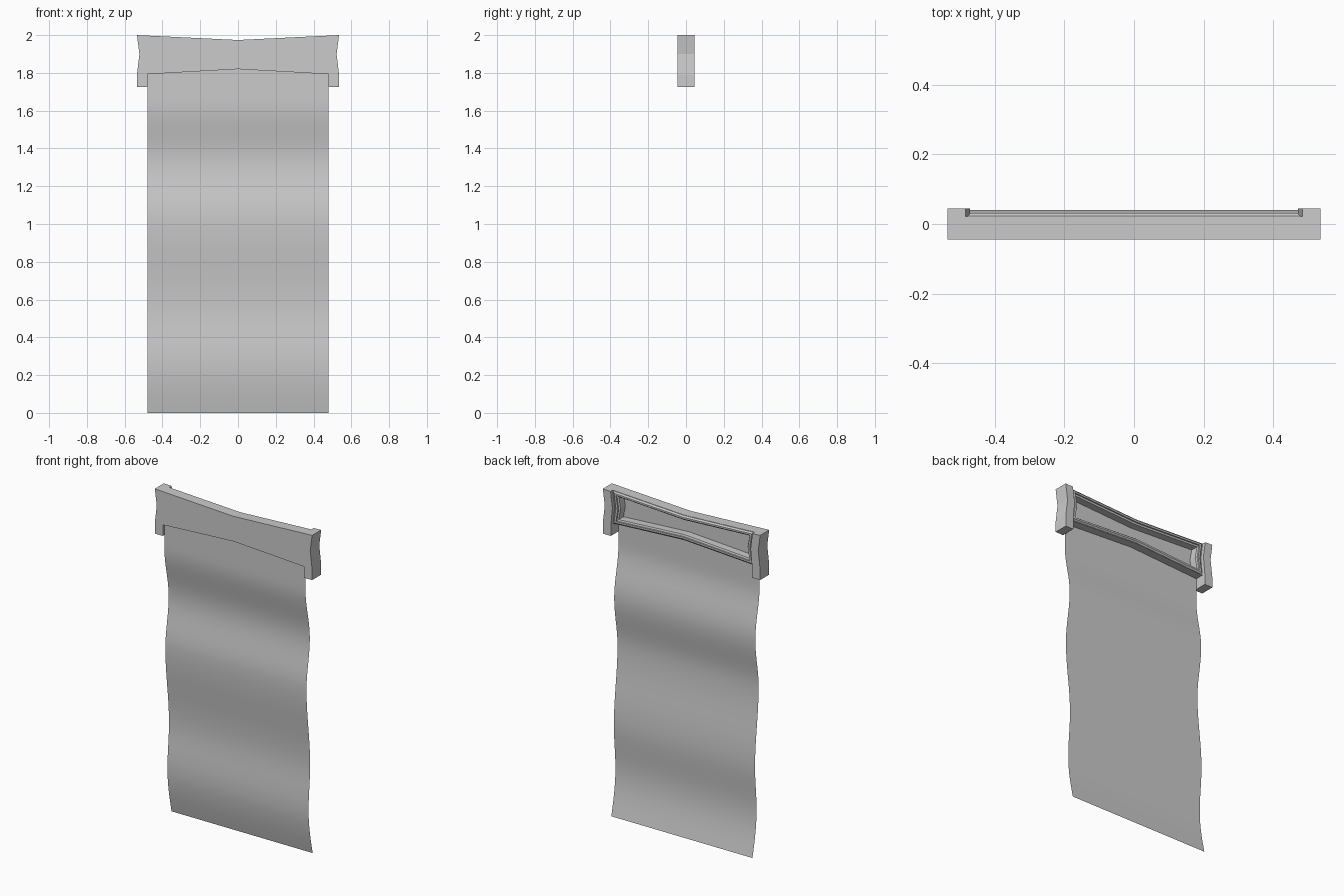
import bpy, bmesh, math

if "Cube" in bpy.data.objects:
    bpy.data.objects.remove(bpy.data.objects["Cube"])


def loft(name, sections):
    """Closed solid through (y, [(x, z), ...]) sections."""
    bm = bmesh.new()
    rings = [[bm.verts.new((x, y, z)) for x, z in pts] for y, pts in sections]
    n = len(rings[0])
    for a, b in zip(rings, rings[1:]):
        for i in range(n):
            j = (i + 1) % n
            bm.faces.new((a[i], a[j], b[j], b[i]))
    bm.faces.new(rings[0])
    bm.faces.new(rings[-1])
    bmesh.ops.recalc_face_normals(bm, faces=bm.faces)
    me = bpy.data.meshes.new(name)
    bm.to_mesh(me)
    bm.free()
    ob = bpy.data.objects.new(name, me)
    bpy.context.collection.objects.link(ob)
    return ob


def mirrored(half):
    """Full outline from the right half, given top centre to bottom centre."""
    return half + [(-x, z) for x, z in reversed(half) if x > 0]


def hourglass(x_end, x_waist, inset):
    """Bow-tie outline following the header, shrunk by inset in height."""
    return mirrored([(0, 1.974 - inset), (x_end, 1.997 - inset), (x_waist, 1.895),
                     (x_end, 1.793 + inset), (0, 1.82 + inset)])


def combine(target, tool, operation):
    mod = target.modifiers.new(operation, 'BOOLEAN')
    mod.object = tool
    mod.operation = operation
    mod.solver = 'EXACT'
    bpy.context.view_layer.objects.active = target
    bpy.ops.object.modifier_apply(modifier=mod.name)
    bpy.data.objects.remove(tool, do_unlink=True)


# Header bar with waisted ends and two short legs
outline = mirrored([(0, 1.974), (0.535, 2.0), (0.522, 1.9), (0.535, 1.79),
                    (0.535, 1.725), (0.48, 1.725), (0.48, 1.793), (0, 1.82)])
header = loft("header_bar", [(-0.044, outline), (0.044, outline)])

# Lower the back between the end posts
gap = [(0.483, 2.1), (0.483, 2.0), (0.470, 1.9), (0.48, 1.793), (0.48, 1.6)]
gap = gap + [(-x, z) for x, z in reversed(gap)]
combine(header, loft("gap_cutter", [(0.022, gap), (0.1, gap)]), 'DIFFERENCE')

# Raised bevelled frame on the back
frame = loft("frame", [(0.0, hourglass(0.478, 0.464, 0.002)),
                       (0.023, hourglass(0.478, 0.464, 0.002)),
                       (0.031, hourglass(0.468, 0.455, 0.011))])
combine(header, frame, 'UNION')

# Deep recess with a stepped edge
inner = hourglass(0.445, 0.432, 0.032)
outer = hourglass(0.455, 0.442, 0.022)
recess = loft("recess_cutter", [(-0.028, inner), (0.018, inner),
                                (0.022, outer), (0.1, outer)])
combine(header, recess, 'DIFFERENCE')

# Hanging cloth: a thin wavy sheet
keys = [(1.85, -0.03), (1.65, -0.03), (1.33, 0.012), (1.03, -0.02),
        (0.55, 0.015), (0.28, 0.0), (-0.28, 0.08)]


def wave(z):
    for (z0, y0), (z1, y1) in zip(keys, keys[1:]):
        if z >= z1:
            t = (z0 - z) / (z0 - z1)
            return y0 + (y1 - y0) * (1 - math.cos(math.pi * t)) / 2


bm = bmesh.new()
rows = 48
prev = None
for i in range(rows + 1):
    z = 1.84 * (1 - i / rows)
    row = [bm.verts.new((x, wave(z), z)) for x in (-0.48, 0, 0.48)]
    if prev:
        for a in range(2):
            bm.faces.new((prev[a], row[a], row[a + 1], prev[a + 1])).smooth = True
    prev = row
me = bpy.data.meshes.new("hanging_cloth")
bm.to_mesh(me)
bm.free()
cloth = bpy.data.objects.new("hanging_cloth", me)
bpy.context.collection.objects.link(cloth)
